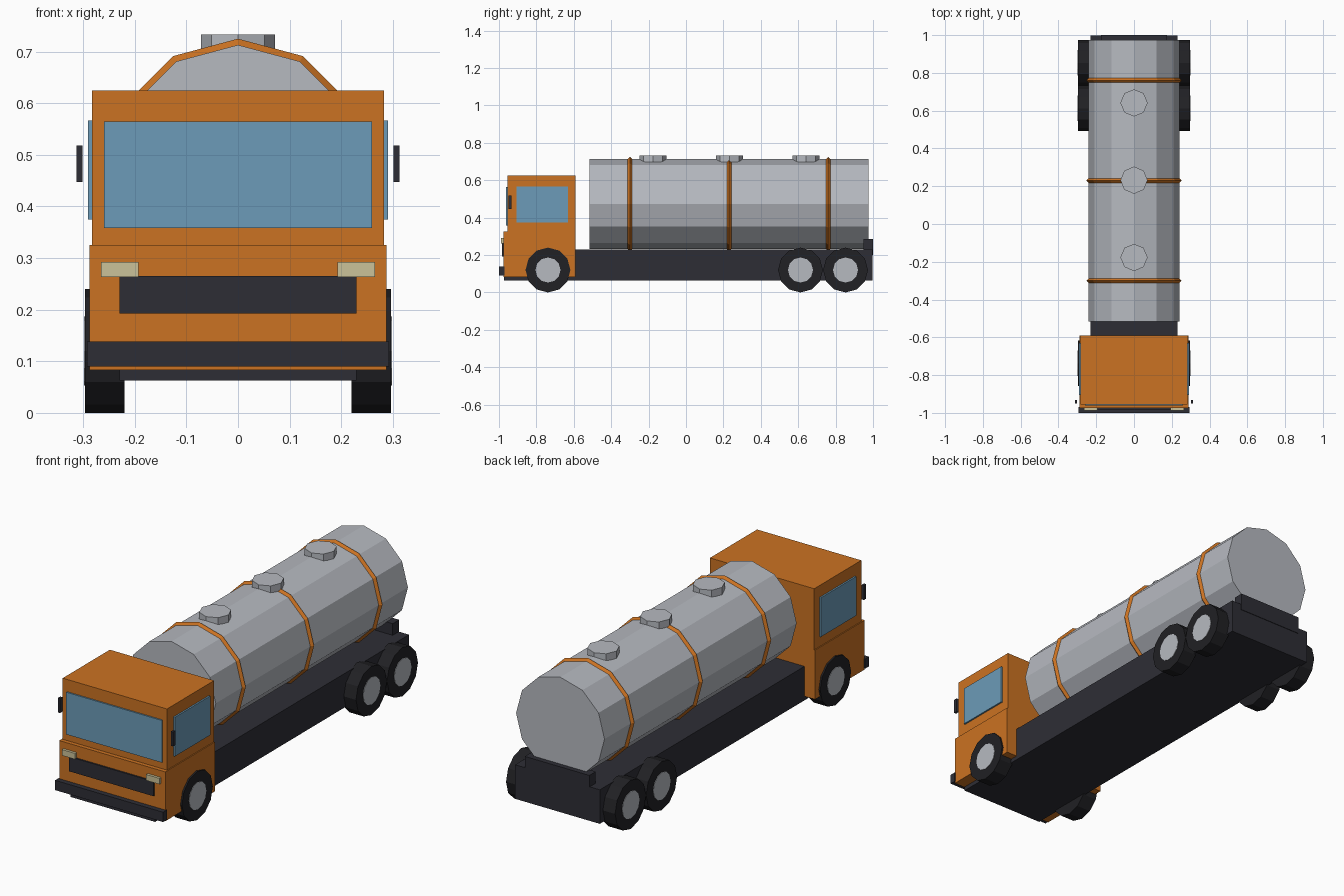
import bpy
from math import pi
from mathutils import Matrix

cube = bpy.data.objects.get("Cube")
if cube:
    bpy.data.objects.remove(cube, do_unlink=True)


def material(name, r, g, b):
    m = bpy.data.materials.new(name)
    m.use_nodes = True
    m.diffuse_color = (r, g, b, 1)
    m.node_tree.nodes["Principled BSDF"].inputs["Base Color"].default_value = (r, g, b, 1)
    return m


orange = material("orange paint", 0.60, 0.17, 0.016)
steel = material("pale steel", 0.47, 0.49, 0.53)
dark = material("dark frame", 0.027, 0.027, 0.036)
rubber = material("tyre rubber", 0.015, 0.015, 0.018)
glass = material("blue glass", 0.15, 0.33, 0.48)
lamp = material("cream lamp", 0.60, 0.54, 0.32)


def finish(name, mat):
    ob = bpy.context.object
    ob.name = ob.data.name = name
    ob.data.materials.append(mat)
    return ob


def box(name, mat, x, y, z):
    """Box from (min, max) pairs along each axis."""
    bpy.ops.mesh.primitive_cube_add(size=1)
    ob = finish(name, mat)
    spans = (x, y, z)
    centre = [(a + b) / 2 for a, b in spans]
    size = [b - a for a, b in spans]
    ob.data.transform(Matrix.Translation(centre) @ Matrix.Diagonal((*size, 1)))
    return ob


def cylinder(name, mat, sides, radius, depth, centre, turn=None):
    bpy.ops.mesh.primitive_cylinder_add(vertices=sides, radius=radius, depth=depth)
    ob = finish(name, mat)
    ob.data.transform(Matrix.Translation(centre) @ (turn or Matrix()))
    return ob


along_y = Matrix.Rotation(pi / 2, 4, "X")
along_x = Matrix.Rotation(pi / 2, 4, "Y")

# Chassis and rear plate
box("chassis", dark, (-0.23, 0.23), (-0.972, 0.997), (0.063, 0.23))
box("rear_plate", dark, (-0.175, 0.175), (0.95, 1.0), (0.2, 0.287))

# Cab
box("cab_lower", orange, (-0.288, 0.288), (-0.975, -0.59), (0.083, 0.325))
box("cab_upper", orange, (-0.283, 0.283), (-0.955, -0.59), (0.32, 0.625))
box("windscreen", glass, (-0.26, 0.26), (-0.962, -0.954), (0.358, 0.565))
box("grille", dark, (-0.23, 0.23), (-0.983, -0.974), (0.193, 0.265))
box("front_bumper", dark, (-0.293, 0.293), (-1.0, -0.97), (0.09, 0.138))


def side_box(name, mat, x, y, z):
    box("left_" + name, mat, x, y, z)
    box("right_" + name, mat, (-x[1], -x[0]), y, z)


side_box("side_window", glass, (0.282, 0.291), (-0.905, -0.63), (0.375, 0.567))
side_box("headlight", lamp, (0.193, 0.265), (-0.988, -0.974), (0.263, 0.292))
side_box("mirror", dark, (0.301, 0.313), (-0.95, -0.932), (0.447, 0.518))

# Wheels with pale hubs
for axle, y in (("front", -0.738), ("middle", 0.612), ("rear", 0.853)):
    for side, s in (("left", 1), ("right", -1)):
        cylinder(f"{side}_{axle}_tyre", rubber, 12, 0.12, 0.076, (s * 0.258, y, 0.12), along_x)
        cylinder(f"{side}_{axle}_hub", steel, 12, 0.067, 0.02, (s * 0.288, y, 0.12), along_x)

# Tank, straps and hatches
axis_z = 0.473
cylinder("tank", steel, 12, 0.24, 1.49, (0, 0.23, axis_z), along_y)
for i, y in enumerate((-0.3, 0.23, 0.76)):
    bpy.ops.mesh.primitive_torus_add(major_segments=12, minor_segments=4,
                                     major_radius=0.24, minor_radius=0.012)
    strap = finish(f"tank_strap_{i + 1}", orange)
    strap.data.transform(Matrix.Translation((0, y, axis_z)) @ along_y)
for i, y in enumerate((-0.177, 0.232, 0.641)):
    cylinder(f"hatch_{i + 1}", steel, 8, 0.072, 0.036, (0, y, 0.715))
